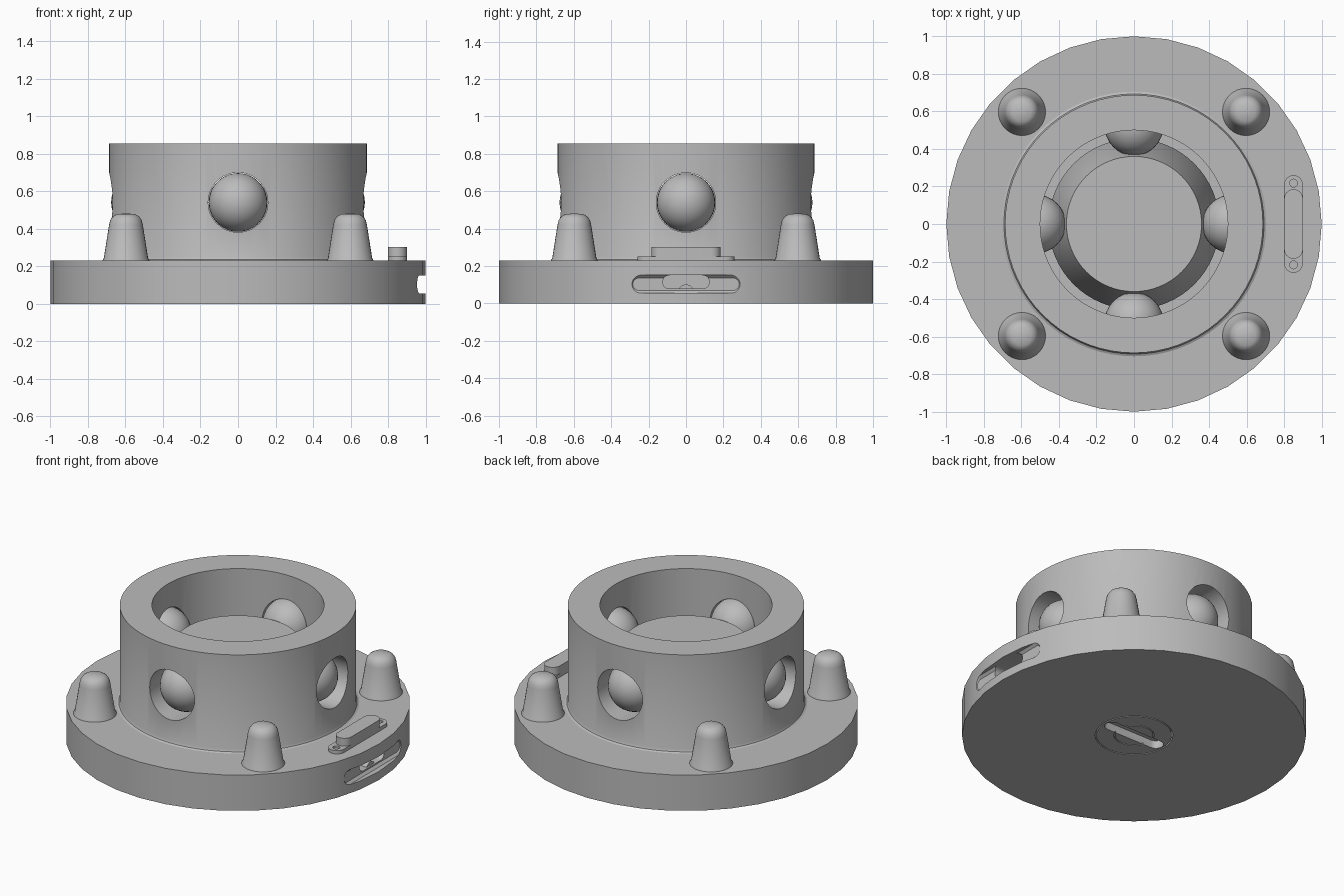
import bpy
import bmesh
from math import sin, cos, pi
from mathutils import Matrix, Vector

if "Cube" in bpy.data.objects:
    bpy.data.objects.remove(bpy.data.objects["Cube"])

grey = bpy.data.materials.new("machined grey")
grey.use_nodes = True
COLOUR = (0.5, 0.5, 0.5, 1)
grey.diffuse_color = COLOUR
grey.node_tree.nodes["Principled BSDF"].inputs["Base Color"].default_value = COLOUR


def finish(bm, name, matrix=None):
    bmesh.ops.remove_doubles(bm, verts=bm.verts, dist=1e-5)
    bmesh.ops.recalc_face_normals(bm, faces=bm.faces)
    if matrix:
        bm.transform(matrix)
    mesh = bpy.data.meshes.new(name)
    bm.to_mesh(mesh)
    bm.free()
    mesh.materials.append(grey)
    ob = bpy.data.objects.new(name, mesh)
    bpy.context.collection.objects.link(ob)
    return ob


def lathe(name, profile, segments=64, matrix=None):
    """Turn a closed (radius, z) outline around the z axis."""
    bm = bmesh.new()
    verts = [bm.verts.new((r, 0, z)) for r, z in profile]
    edges = [bm.edges.new((a, b)) for a, b in zip(verts, verts[1:] + verts[:1])
             if not (a.co.x == 0 and b.co.x == 0)]
    bmesh.ops.spin(bm, geom=verts + edges, axis=(0, 0, 1), cent=(0, 0, 0),
                   angle=2 * pi, steps=segments, use_merge=False)
    return finish(bm, name, matrix)


def cylinder(name, radius, z0, z1, segments=48, matrix=None):
    return lathe(name, [(0, z0), (radius, z0), (radius, z1), (0, z1)], segments, matrix)


def stadium(name, half_len, radius, z0, z1, matrix=None, bevel=0):
    """Rounded slot shape along y, extruded in z; the lower rim may be bevelled."""
    bm = bmesh.new()
    rings = [(radius - bevel, z0), (radius, z0 + bevel), (radius, z1)]
    if not bevel:
        rings = rings[1:]
    n = 12
    loops = []
    for r, z in rings:
        loop = []
        for side in (0, 1):
            cy = (half_len - radius) * (1 - 2 * side)
            for i in range(n + 1):
                a = pi * (side + i / n)
                loop.append(bm.verts.new((r * cos(a), cy + r * sin(a), z)))
        loops.append(loop)
    for low, high in zip(loops, loops[1:]):
        for i in range(len(low)):
            j = (i + 1) % len(low)
            bm.faces.new((low[i], low[j], high[j], high[i]))
    bm.faces.new(loops[0])
    bm.faces.new(loops[-1])
    return finish(bm, name, matrix)


def cut(target, *cutters):
    for cutter in cutters:
        mod = target.modifiers.new("cut", 'BOOLEAN')
        mod.operation = 'DIFFERENCE'
        mod.solver = 'EXACT'
        mod.object = cutter
        bpy.context.view_layer.objects.active = target
        bpy.ops.object.modifier_apply(modifier=mod.name)
        bpy.data.objects.remove(cutter)


def at(x, y, z):
    return Matrix.Translation((x, y, z))


# local z points along world +x, local y stays y
SIDEWAYS = Matrix.Rotation(pi / 2, 4, 'Y')
parts = []

# Round base with a side slot and a recess underneath
base = cylinder("base_flange", 1, 0, 0.23, 36)
cut(base,
    stadium("slot_cutter", 0.3, 0.048, 0, 0.2, at(0.95, 0, 0.103) @ SIDEWAYS, 0.015),
    stadium("inner_slot_cutter", 0.125, 0.036, 0, 0.2, at(0.87, 0, 0.115) @ SIDEWAYS),
    cylinder("recess_cutter", 0.226, -0.1, 0.07))
parts.append(base)
parts.append(cylinder("slot_pin", 0.042, 0.86, 0.94, 24, at(0, 0, 0.06) @ SIDEWAYS))

# Cap under the base with a straight coin slot and a raised ring
cap = cylinder("bottom_cap", 0.219, 0, 0.08)
cut(cap, stadium("coin_slot_cutter", 0.21, 0.045, -0.1, 0.05, Matrix.Rotation(pi / 2, 4, 'Z')),
    lathe("ring_groove_cutter", [(0.111, -0.1), (0.117, -0.1), (0.117, 0.01), (0.111, 0.01)]))
parts.append(cap)

# Collar with a small foot fillet and four ball holes
collar = lathe("collar", [(0.5, 0.21), (0.705, 0.21), (0.705, 0.23), (0.693, 0.236), (0.687, 0.25),
                          (0.687, 0.855), (0.5, 0.855)], 72)
cut(collar,
    cylinder("hole_cutter_x", 0.159, -1, 1, 48, at(0, 0, 0.54) @ SIDEWAYS),
    cylinder("hole_cutter_y", 0.159, -1, 1, 48, at(0, 0, 0.54) @ Matrix.Rotation(pi / 2, 4, 'X')))
parts.append(collar)

# Tapered plunger inside the collar
parts.append(lathe("plunger", [(0, 0.21), (0.455, 0.21), (0.455, 0.28), (0.36, 0.62), (0, 0.62)]))

# Locking balls and locating studs, four of each
STUD = [(0, 0.2), (0.128, 0.2), (0.126, 0.23), (0.118, 0.243), (0.09, 0.42), (0.084, 0.445),
        (0.07, 0.465), (0.05, 0.477), (0, 0.482)]
for i, side in enumerate(("left", "back", "right", "front")):
    turn = Matrix.Rotation(i * pi / 2, 4, 'Z')
    bm = bmesh.new()
    bmesh.ops.create_uvsphere(bm, u_segments=32, v_segments=20, radius=0.156)
    parts.append(finish(bm, side + "_ball", at(*(turn @ Vector((0.52, 0, 0.54))))))
    parts.append(lathe("stud_" + str(i + 1), STUD, 32, turn @ at(0.597, 0.597, 0)))

# Small bracket on the flange with a raised bar and two screws
plate = stadium("bracket_plate", 0.26, 0.05, 0.22, 0.252, at(0.85, 0, 0))
for y in (-0.218, 0.218):
    cut(plate, cylinder("screw_cutter", 0.021, 0.24, 0.3, 20, at(0.85, y, 0)))
parts.append(plate)
parts.append(stadium("bracket_bar", 0.185, 0.05, 0.24, 0.302, at(0.85, 0, 0)))

# Smooth round surfaces while keeping edges sharp
for ob in bpy.context.view_layer.objects:
    ob.select_set(ob in parts)
bpy.context.view_layer.objects.active = base
bpy.ops.object.shade_smooth_by_angle(angle=pi / 6)
